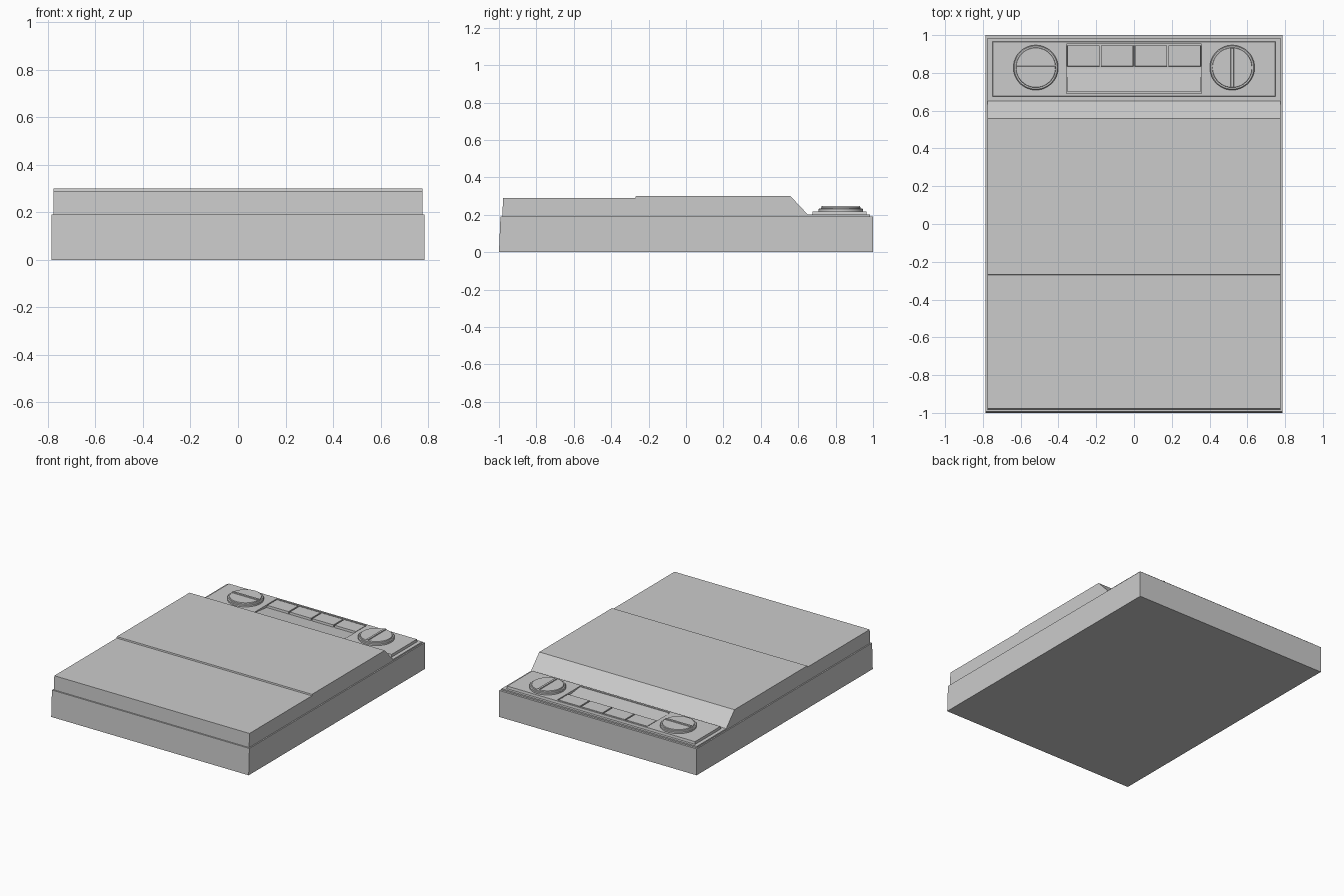
import bpy, bmesh, math

if "Cube" in bpy.data.objects:
    bpy.data.objects.remove(bpy.data.objects["Cube"])


def make_object(name, bm):
    bmesh.ops.recalc_face_normals(bm, faces=bm.faces)
    mesh = bpy.data.meshes.new(name)
    bm.to_mesh(mesh)
    bm.free()
    obj = bpy.data.objects.new(name, mesh)
    bpy.context.scene.collection.objects.link(obj)
    return obj


def box(name, x0, x1, y0, y1, z0, z1, inset=0.0):
    """Box whose top may be slightly inset."""
    bm = bmesh.new()
    rings = []
    for z, d in ((z0, 0.0), (z1, inset)):
        rings.append([bm.verts.new((x, y, z)) for x, y in
                      ((x0 + d, y0 + d), (x1 - d, y0 + d), (x1 - d, y1 - d), (x0 + d, y1 - d))])
    low, top = rings
    bm.faces.new(low[::-1])
    bm.faces.new(top)
    for i in range(4):
        j = (i + 1) % 4
        bm.faces.new((low[i], low[j], top[j], top[i]))
    return make_object(name, bm)


def extrude_profile(name, profile, x0, x1):
    """Extrude a closed (y, z) profile along x."""
    bm = bmesh.new()
    face = bm.faces.new([bm.verts.new((x0, y, z)) for y, z in profile])
    result = bmesh.ops.extrude_face_region(bm, geom=[face])
    moved = [v for v in result["geom"] if isinstance(v, bmesh.types.BMVert)]
    bmesh.ops.translate(bm, verts=moved, vec=(x1 - x0, 0, 0))
    return make_object(name, bm)


def lathe(name, profile, cx, cy, sides=48):
    """Closed turned solid from (radius, z) points."""
    bm = bmesh.new()
    rings = [[bm.verts.new((cx + r * math.cos(2 * math.pi * i / sides),
                            cy + r * math.sin(2 * math.pi * i / sides), z))
              for i in range(sides)] for r, z in profile]
    for a, b in zip(rings, rings[1:]):
        for i in range(sides):
            j = (i + 1) % sides
            bm.faces.new((a[i], a[j], b[j], b[i]))
    bm.faces.new(rings[0][::-1])
    bm.faces.new(rings[-1])
    obj = make_object(name, bm)
    bpy.context.view_layer.objects.active = obj
    obj.select_set(True)
    bpy.ops.object.shade_smooth_by_angle(angle=math.radians(30))
    obj.select_set(False)
    return obj


# Lower case with slight draft on the front wall
extrude_profile("lower_case", [(-1, 0), (-0.992, 0.19), (1, 0.19), (1, 0)], -0.785, 0.785)

# Lid, sloped step and control deck in one cross-section
extrude_profile("upper_case",
                [(-0.982, 0.185), (-0.978, 0.29), (-0.27, 0.29), (-0.268, 0.30),
                 (0.558, 0.30), (0.652, 0.20), (0.985, 0.20), (0.985, 0.185)],
                -0.776, 0.776)

# Control panel with key opening
panel = box("control_panel", -0.75, 0.75, 0.674, 0.967, 0.198, 0.218, 0.003)
cutter = box("key_opening_cutter", -0.358, 0.358, 0.692, 0.952, 0.15, 0.25)
cutter.hide_render = True
cutter.hide_viewport = True
cut = panel.modifiers.new("key_opening", "BOOLEAN")
cut.operation = "DIFFERENCE"
cut.object = cutter

# Finger ramp in front of the keys
extrude_profile("finger_ramp", [(0.698, 0.198), (0.698, 0.217), (0.823, 0.203), (0.823, 0.198)],
                -0.353, 0.353)

# Row of four keys
for i in range(4):
    x = -0.354 + i * 0.1785
    box(f"key_{i + 1}", x, x + 0.1725, 0.834, 0.946, 0.198, 0.216, 0.002)

# Two rotary knobs with grip bars, one turned a quarter
for side, x in (("left", -0.52), ("right", 0.52)):
    y = 0.828
    lathe(f"{side}_knob", [(0.119, 0.212), (0.119, 0.230), (0.114, 0.234),
                           (0.106, 0.234), (0.104, 0.241)], x, y)
    hx, hy = (0.105, 0.010) if side == "left" else (0.010, 0.105)
    box(f"{side}_knob_grip", x - hx, x + hx, y - hy, y + hy, 0.234, 0.247, 0.003)
